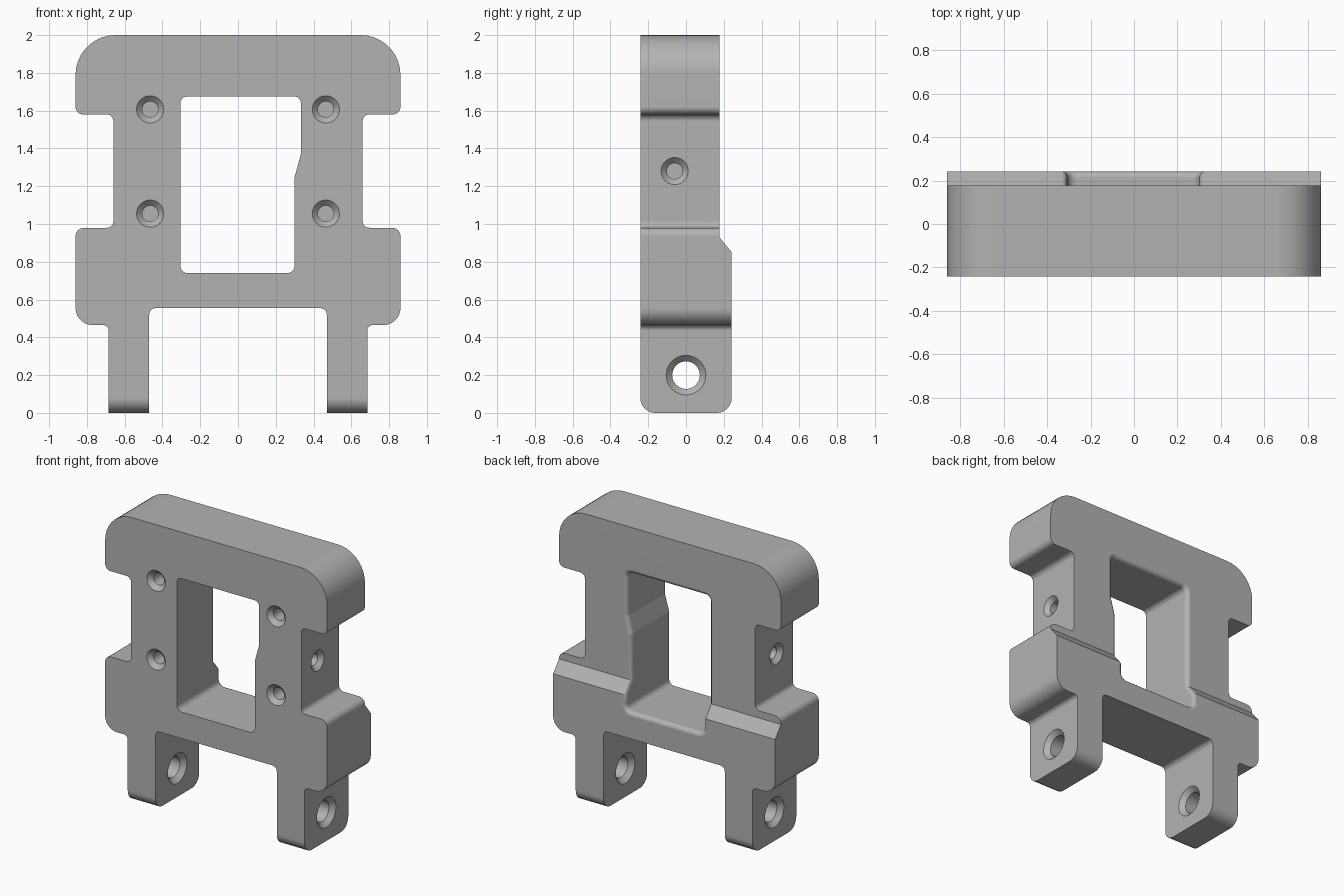
import bpy, bmesh, math
from mathutils import Vector, Matrix

if "Cube" in bpy.data.objects:
    bpy.data.objects.remove(bpy.data.objects["Cube"], do_unlink=True)

grey = bpy.data.materials.new("plain grey")
grey.use_nodes = True
grey.diffuse_color = (0.45, 0.45, 0.45, 1)
grey.node_tree.nodes["Principled BSDF"].inputs["Base Color"].default_value = grey.diffuse_color


def rounded(corners, steps=9):
    """Outline from (u, v, radius) corners with arcs at the corners."""
    out = []
    for i, (u, v, r) in enumerate(corners):
        p = Vector((u, v))
        if not r:
            out.append(p)
            continue
        a = (Vector(corners[i - 1][:2]) - p).normalized()
        b = (Vector(corners[(i + 1) % len(corners)][:2]) - p).normalized()
        half = a.angle(b) / 2
        centre = p + (a + b).normalized() * r / math.sin(half)
        start = p + a * r / math.tan(half) - centre
        turn = start.angle(p + b * r / math.tan(half) - centre)
        if a.x * b.y - a.y * b.x > 0:
            turn = -turn
        for k in range(steps + 1):
            t = turn * k / steps
            c, s = math.cos(t), math.sin(t)
            out.append(centre + Vector((start.x * c - start.y * s, start.x * s + start.y * c)))
    return out


def add_object(name, bm):
    bmesh.ops.recalc_face_normals(bm, faces=bm.faces)
    mesh = bpy.data.meshes.new(name)
    bm.to_mesh(mesh)
    bm.free()
    mesh.materials.append(grey)
    ob = bpy.data.objects.new(name, mesh)
    bpy.context.collection.objects.link(ob)
    return ob


def prism(name, outline, axis, depth):
    """Outline extruded symmetrically along x (outline in y, z) or y (outline in x, z)."""
    place = (lambda p, d: (d, p.x, p.y)) if axis == "x" else (lambda p, d: (p.x, d, p.y))
    bm = bmesh.new()
    face = bm.faces.new([bm.verts.new(place(p, -depth)) for p in outline])
    ext = bmesh.ops.extrude_face_region(bm, geom=[face])["geom"]
    bmesh.ops.translate(bm, vec=place(Vector((0, 0)), 2 * depth),
                        verts=[g for g in ext if isinstance(g, bmesh.types.BMVert)])
    return add_object(name, bm)


def drill(name, profile, place, direction):
    """Lathed cutter from (radius, depth) rings, pointing along direction."""
    bm = bmesh.new()
    n = 40
    rings = [[bm.verts.new((r * math.cos(math.tau * k / n), r * math.sin(math.tau * k / n), d))
              for k in range(n)] for r, d in profile]
    for lo, hi in zip(rings, rings[1:]):
        for k in range(n):
            bm.faces.new((lo[k], lo[(k + 1) % n], hi[(k + 1) % n], hi[k]))
    bm.faces.new(rings[0])
    bm.faces.new(rings[-1])
    rot = Vector(direction).to_track_quat("Z", "Y").to_matrix().to_4x4()
    bmesh.ops.transform(bm, matrix=Matrix.Translation(place) @ rot, verts=bm.verts)
    return add_object(name, bm)


def combine(ob, cutter, operation="DIFFERENCE"):
    mod = ob.modifiers.new("cut", "BOOLEAN")
    mod.operation, mod.solver, mod.object = operation, "EXACT", cutter
    deps = bpy.context.evaluated_depsgraph_get()
    mesh = bpy.data.meshes.new_from_object(ob.evaluated_get(deps))
    ob.modifiers.clear()
    ob.data = mesh
    bpy.data.objects.remove(cutter, do_unlink=True)


# Front outline: one half, then mirrored
half = [(0.47, 0.555, 0.035), (0.47, 0, 0), (0.685, 0, 0), (0.685, 0.465, 0.03),
        (0.86, 0.465, 0.09), (0.86, 0.98, 0.045), (0.66, 0.98, 0.035),
        (0.66, 1.58, 0.035), (0.86, 1.58, 0.04), (0.86, 2, 0.21)]
front = half + [(-x, z, r) for x, z, r in reversed(half)]
frame = prism("bracket_frame", rounded(front), "y", 0.4)

# Side outline: thick foot, sloped step at the back, rounded leg ends
side = [(-0.242, 0, 0.08), (0.242, 0, 0.08), (0.242, 0.85, 0),
        (0.177, 0.93, 0), (0.177, 2.1, 0), (-0.242, 2.1, 0)]
combine(frame, prism("side_shape", rounded(side), "x", 1.2), "INTERSECT")

# Central window
window = [(-0.305, 0.74, 0.04), (0.3, 0.74, 0.04), (0.3, 1.25, 0.03),
          (0.333, 1.37, 0.03), (0.333, 1.675, 0.035), (-0.305, 1.675, 0.035)]
combine(frame, prism("window_cutter", rounded(window), "y", 0.5))

# Soft lip round the back of the window
bm = bmesh.new()
bm.from_mesh(frame.data)
bmesh.ops.remove_doubles(bm, verts=bm.verts, dist=0.0001)
bm.normal_update()
lip = []
for e in bm.edges:
    mid = (e.verts[0].co + e.verts[1].co) / 2
    if len(e.link_faces) == 2 and abs(mid.x) < 0.4 and 0.7 < mid.z < 1.72:
        ny = sorted(f.normal.y for f in e.link_faces)
        if abs(ny[0]) < 0.1 and ny[1] > 0.5:
            lip.append(e)
bmesh.ops.bevel(bm, geom=lip, offset=0.03, segments=6, profile=0.5, affect="EDGES")
bm.to_mesh(frame.data)
bm.free()

# Countersunk blind holes in the front and the sides, through holes in the legs
blind = [(0.082, -0.01), (0.042, 0.03), (0.042, 0.12)]
through = [(0.115, -0.01), (0.073, 0.032), (0.073, 0.183), (0.115, 0.225)]
for s in (-1, 1):
    for z in (1.055, 1.607):
        combine(frame, drill("front_hole", blind, (s * 0.465, -0.242, z), (0, 1, 0)))
    combine(frame, drill("side_hole", blind, (s * 0.66, -0.06, 1.28), (-s, 0, 0)))
    combine(frame, drill("leg_hole", through, (s * 0.685, 0, 0.2), (-s, 0, 0)))

# Smooth fillets with crisp edges and flat faces
bpy.ops.object.select_all(action="DESELECT")
frame.select_set(True)
bpy.context.view_layer.objects.active = frame
bpy.ops.object.shade_smooth_by_angle(angle=math.radians(25))
weighted = frame.modifiers.new("even_shading", "WEIGHTED_NORMAL")
weighted.keep_sharp = True
